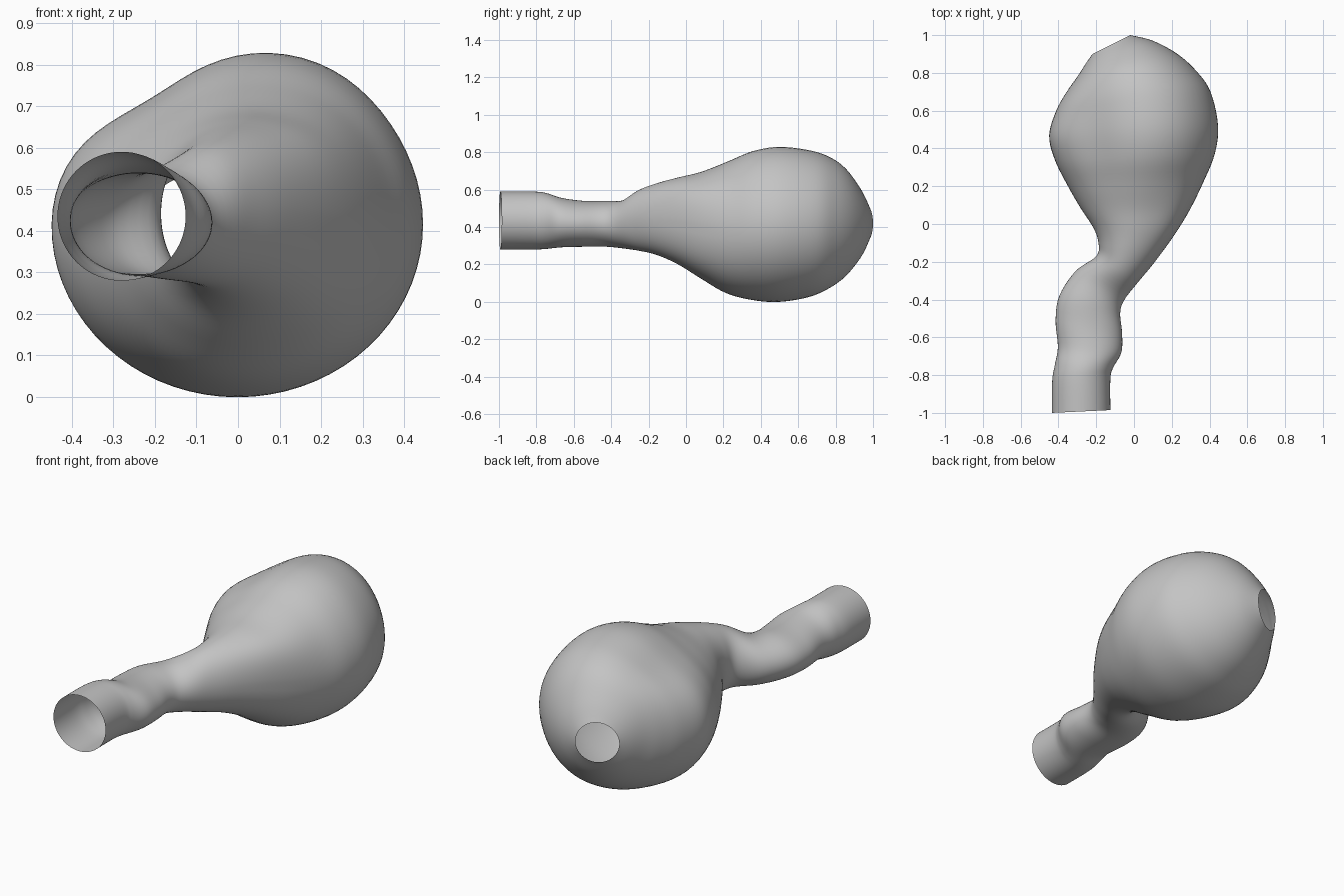
import bpy, bmesh, math
from mathutils import Vector

SIDES = 72
STEPS = 5

# Rings from the open mouth to the rear opening:
# left x, left y, right x, right y, bottom z, top z
RINGS = [
    (-.435, -1, -.125, -.985, .28, .59),
    (-.433, -.83, -.125, -.82, .28, .59),
    (-.418, -.74, -.11, -.76, .283, .583),
    (-.403, -.65, -.067, -.68, .292, .556),
    (-.415, -.51, -.063, -.58, .295, .54),
    (-.395, -.38, -.073, -.47, .295, .54),
    (-.31, -.25, -.05, -.40, .285, .545),
    (-.2, -.17, .02, -.31, .272, .6),
    (-.188, -.1, .11, -.2, .25, .635),
    (-.215, -.02, .21, -.06, .2, .665),
    (-.28, .08, .295, .08, .125, .695),
    (-.35, .2, .37, .23, .047, .75),
    (-.42, .34, .427, .37, .01, .81),
    (-.45, .47, .445, .52, 0, .833),
    (-.41, .605, .405, .7, .025, .815),
    (-.353, .705, .33, .81, .07, .78),
    (-.3, .78, .23, .9, .13, .72),
    (-.255, .85, .1, .97, .22, .62),
    (-.22, .9, -.02, 1, .31, .53),
]


def spline(a, b, c, d, t):
    """Smooth curve through ring values b and c."""
    return [0.5 * (2 * q + (r - p) * t + (2 * p - 5 * q + 4 * r - s) * t * t
                   + (3 * q - p - 3 * r + s) * t ** 3)
            for p, q, r, s in zip(a, b, c, d)]


def bump(value, centre, width):
    return math.exp(-((value - centre) / width) ** 2)


def ring_points(ring):
    lx, ly, rx, ry, low, high = ring
    left, right = Vector((lx, ly, 0)), Vector((rx, ry, 0))
    middle, half = (left + right) / 2, (right - left) / 2
    # The upper left of the bulb is flattened, the right shoulder fuller
    bulb = bump(middle.y, .47, .3)
    shoulder = bump(middle.y, .02, .18)
    points = []
    for i in range(SIDES):
        angle = math.tau * i / SIDES
        degrees = math.degrees(angle)
        scale = (1 + bulb * (.03 * bump(degrees, 62, 25)
                             - .14 * bump(degrees, 123, 28))
                 + shoulder * (.09 * bump(degrees, 40, 27)
                               + .04 * bump(degrees, 315, 25)))
        point = middle + half * math.cos(angle) * scale
        point.z = (low + high) / 2 + (high - low) / 2 * math.sin(angle) * scale
        points.append(point)
    return points


cube = bpy.data.objects.get("Cube")
if cube:
    bpy.data.objects.remove(cube, do_unlink=True)

grey = bpy.data.materials.new("plain_grey")
grey.use_nodes = True
colour = (.55, .55, .55, 1)
grey.diffuse_color = colour
grey.node_tree.nodes["Principled BSDF"].inputs["Base Color"].default_value = colour

# Interpolate the rings along the length
padded = [RINGS[0]] + RINGS + [RINGS[-1]]
sections = [spline(*padded[i:i + 4], step / STEPS)
            for i in range(len(RINGS) - 1) for step in range(STEPS)]
sections.append(RINGS[-1])

# Skin the rings into one thin shell, open at both ends
bm = bmesh.new()
loops = [[bm.verts.new(p) for p in ring_points(s)] for s in sections]
for front, back in zip(loops, loops[1:]):
    for i in range(SIDES):
        j = (i + 1) % SIDES
        bm.faces.new((front[i], front[j], back[j], back[i]))
bmesh.ops.recalc_face_normals(bm, faces=bm.faces)
mesh = bpy.data.meshes.new("bulb_and_neck")
bm.to_mesh(mesh)
bm.free()
mesh.materials.append(grey)

shell = bpy.data.objects.new("bulb_and_neck", mesh)
bpy.context.collection.objects.link(shell)
bpy.context.view_layer.objects.active = shell
shell.select_set(True)
bpy.ops.object.shade_smooth_by_angle(angle=math.radians(40))
